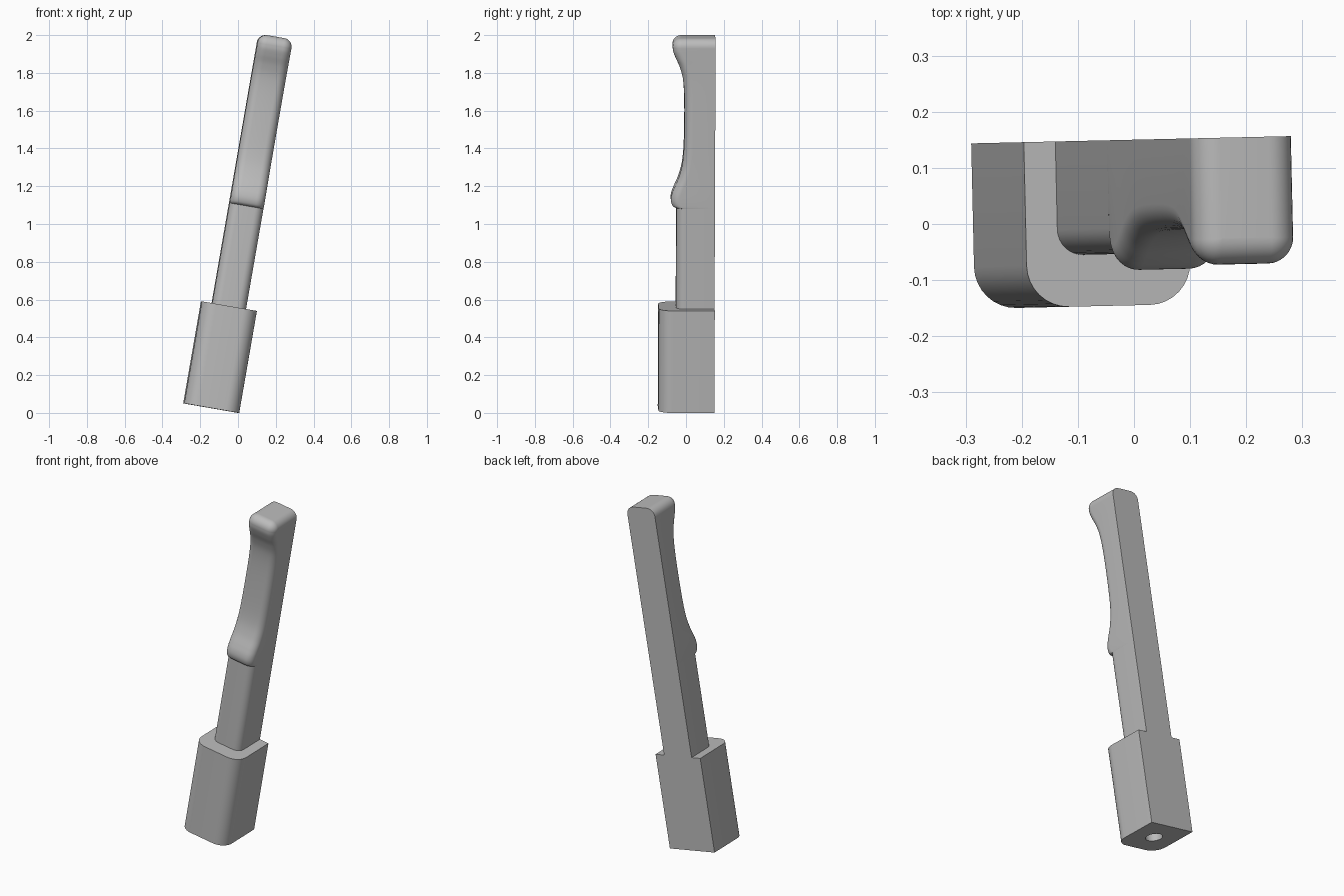
import bpy, bmesh
from math import sin, cos, pi, radians
from mathutils import Vector, Matrix

if "Cube" in bpy.data.objects:
    bpy.data.objects.remove(bpy.data.objects["Cube"], do_unlink=True)

BACK = 0.147
POSE = (Matrix.Translation((-0.141, 0, 0.025)) @ Matrix.Rotation(radians(1.3), 4, 'Z')
        @ Matrix.Rotation(radians(9.85), 4, 'Y'))

grey = bpy.data.materials.new("plain grey")
grey.use_nodes = True
grey.diffuse_color = (0.5, 0.5, 0.5, 1)
grey.node_tree.nodes["Principled BSDF"].inputs["Base Color"].default_value = (0.5, 0.5, 0.5, 1)


def section(half, front, r, z, steps=8):
    """Cross-section with a flat back and two rounded front corners."""
    pts = [Vector((half, BACK, z))]
    for cx, start in ((half - r, 0), (r - half, -pi / 2)):
        for i in range(steps + 1):
            a = start - i / steps * pi / 2
            pts.append(Vector((cx + r * cos(a), front + r + r * sin(a), z)))
    return pts + [Vector((-half, BACK, z))]


def loft(name, rings):
    """Skin a stack of cross-sections and cap both ends."""
    bm = bmesh.new()
    loops = [[bm.verts.new(p) for p in ring] for ring in rings]
    for low, high in zip(loops, loops[1:]):
        for i in range(len(low)):
            j = (i + 1) % len(low)
            bm.faces.new((low[i], low[j], high[j], high[i]))
    bm.faces.new(loops[0])
    bm.faces.new(loops[-1])
    bmesh.ops.recalc_face_normals(bm, faces=bm.faces)
    mesh = bpy.data.meshes.new(name)
    bm.to_mesh(mesh)
    bm.free()
    mesh.materials.append(grey)
    obj = bpy.data.objects.new(name, mesh)
    bpy.context.collection.objects.link(obj)
    return obj


def smooth_path(knots, steps=6):
    """Catmull-Rom curve through the knots."""
    k = [Vector(p) for p in knots]
    k = [k[0]] + k + [k[-1]]
    out = []
    for a, b, c, d in zip(k, k[1:], k[2:], k[3:]):
        for i in range(steps):
            t = i / steps
            out.append(0.5 * (2 * b + (c - a) * t + (2 * a - 5 * b + 4 * c - d) * t * t
                              + (3 * b - a - 3 * c + d) * t ** 3))
    return out + [k[-1]]


def finish(obj):
    obj.matrix_world = POSE
    bpy.ops.object.select_all(action='DESELECT')
    obj.select_set(True)
    bpy.context.view_layer.objects.active = obj
    bpy.ops.object.shade_smooth_by_angle(angle=radians(35))


# Base block with a round socket in its underside
block = loft("base_block", [section(0.148, -0.148, 0.075, z) for z in (0, 0.548)])
bpy.ops.mesh.primitive_cylinder_add(vertices=32, radius=0.047, depth=0.6)
cutter = bpy.context.object
cutter.name = "socket_cutter"
cutter.hide_render = True
cut = block.modifiers.new("socket", 'BOOLEAN')
cut.operation = 'DIFFERENCE'
cut.solver = 'EXACT'
cut.object = cutter
bpy.context.view_layer.objects.active = block
bpy.ops.object.modifier_apply(modifier=cut.name)
bpy.data.objects.remove(cutter, do_unlink=True)
finish(block)

# Handle: straight shank, finger stop, hollowed grip and rounded end
HALF, R, TOP = 0.091, 0.046, 1.996
grip = [(1.087, -0.056), (1.088, -0.066), (1.100, -0.079), (1.125, -0.085),
        (1.155, -0.081), (1.19, -0.068), (1.25, -0.043), (1.33, -0.024), (1.45, -0.016),
        (1.65, -0.015), (1.77, -0.023), (1.84, -0.041), (1.89, -0.063),
        (1.925, -0.076), (TOP - R, -0.079)]
rings = [section(HALF, -0.056, R, 0.54)]
rings += [section(HALF, y, R, z) for z, y in smooth_path(grip)]
for i in range(1, 9):
    a = i / 8 * pi / 2
    inset = R * (1 - cos(a))
    rings.append(section(HALF - inset, -0.079 + inset, max(R - inset, 0.0005), TOP - R + R * sin(a)))
finish(loft("handle", rings))
